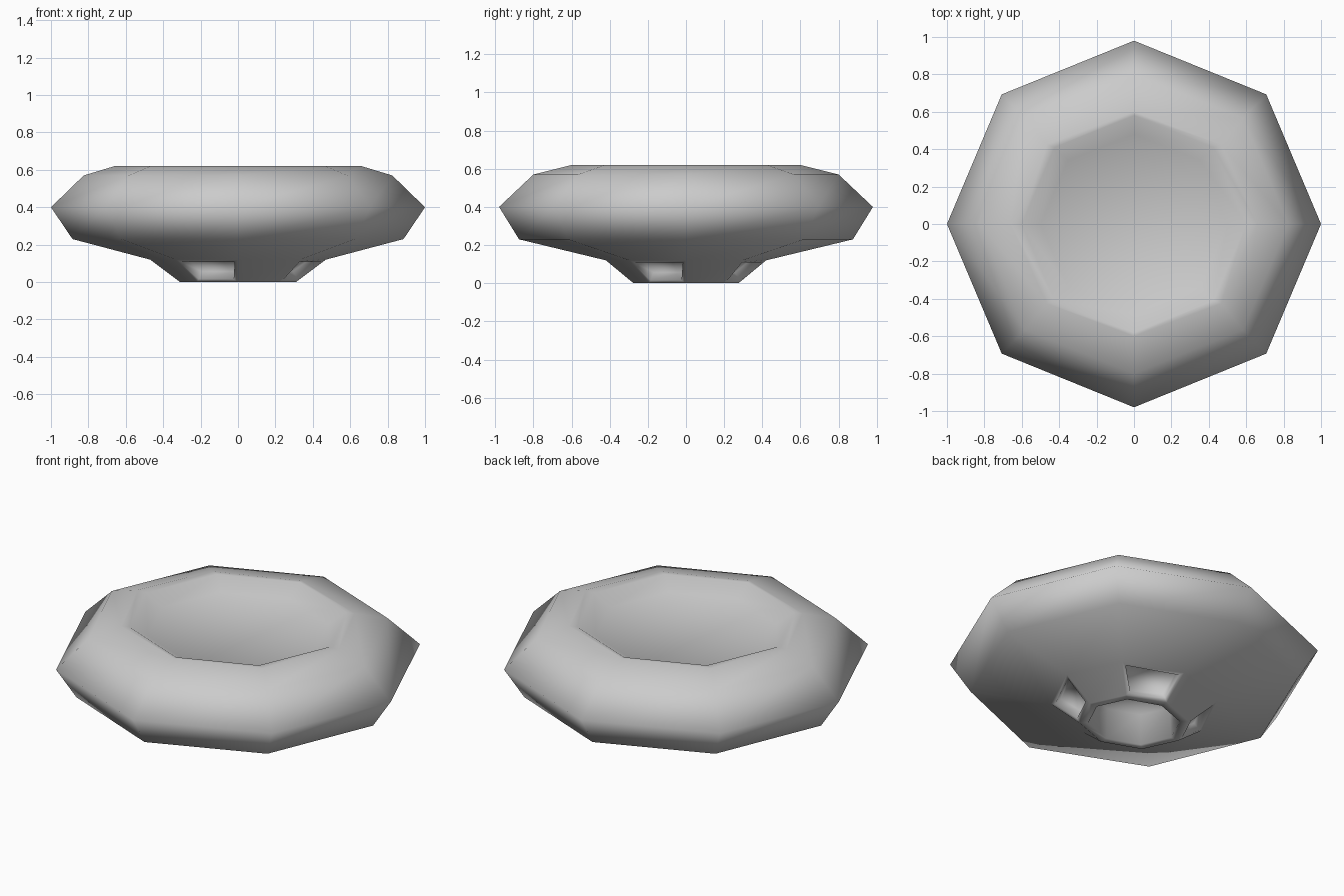
import bpy, bmesh, math

if "Cube" in bpy.data.objects:
    bpy.data.objects.remove(bpy.data.objects["Cube"])

SIDES = 8
# Cross-section from foot cavity, around the foot and rim, to the dish floor:
# (x radius, y radius, z)
PROFILE = [
    (0.25, 0.22, 0.18),   # cavity ceiling
    (0.26, 0.23, 0.00),   # cavity edge
    (0.31, 0.275, 0.00),  # outer foot wall, bottom
    (0.47, 0.42, 0.12),   # outer foot wall, top
    (0.885, 0.875, 0.23),
    (1.00, 0.98, 0.40),   # widest bulge
    (0.825, 0.80, 0.57),
    (0.66, 0.60, 0.62),   # rim crest
    (0.60, 0.58, 0.62),
    (0.50, 0.48, 0.56),   # dish floor edge
]
OUTER_FOOT = 2

bm = bmesh.new()


def ring(rx, ry, z):
    return [bm.verts.new((rx * math.cos(2 * math.pi * i / SIDES),
                          ry * math.sin(2 * math.pi * i / SIDES), z))
            for i in range(SIDES)]


# Revolved body with flat cavity ceiling and dish floor
rings = [ring(*p) for p in PROFILE]
faces = {}
for k in range(len(rings) - 1):
    a, b = rings[k], rings[k + 1]
    for i in range(SIDES):
        j = (i + 1) % SIDES
        faces[k, i] = bm.faces.new((a[i], a[j], b[j], b[i]))
bm.faces.new(rings[0])
bm.faces.new(rings[-1])
bmesh.ops.recalc_face_normals(bm, faces=bm.faces[:])

# Recessed pockets on every other side of the foot
pockets = [faces[OUTER_FOOT, i] for i in range(1, SIDES, 2)]
bmesh.ops.inset_individual(bm, faces=pockets, thickness=0.03)
bmesh.ops.inset_individual(bm, faces=pockets, thickness=0.005, depth=-0.05)

mesh = bpy.data.meshes.new("footed_bowl")
for f in bm.faces:
    f.smooth = True
bm.to_mesh(mesh)
bm.free()
bowl = bpy.data.objects.new("footed_bowl", mesh)
bpy.context.collection.objects.link(bowl)
